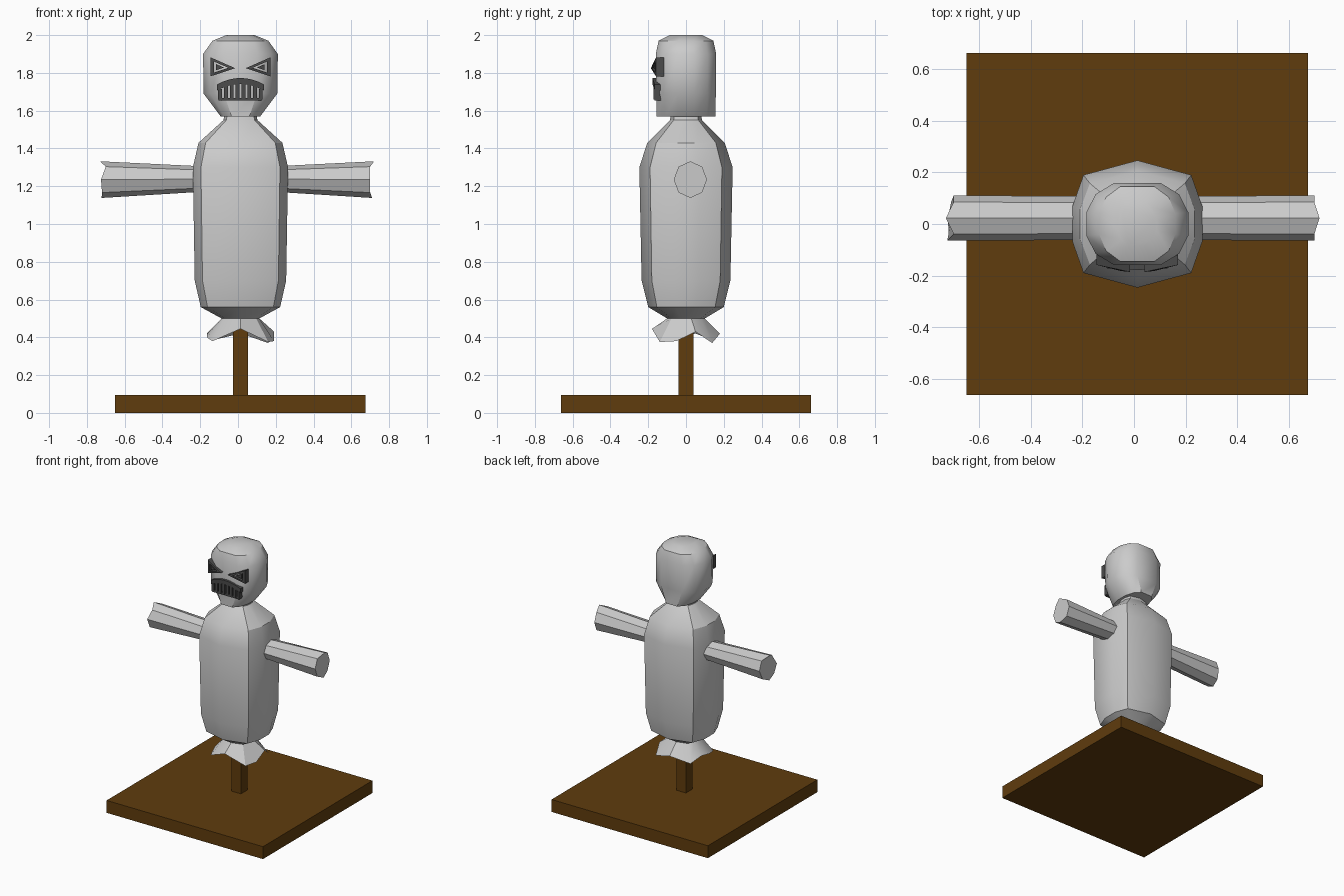
import bpy, bmesh, math
from mathutils import Vector

if "Cube" in bpy.data.objects:
    bpy.data.objects.remove(bpy.data.objects["Cube"])

CX = 0.013


def material(name, rgb):
    m = bpy.data.materials.new(name)
    m.diffuse_color = (*rgb, 1)
    m.use_nodes = True
    m.node_tree.nodes["Principled BSDF"].inputs["Base Color"].default_value = m.diffuse_color
    return m


wood = material("wood", (0.115, 0.045, 0.004))
dark = material("dark_grey", (0.07, 0.07, 0.07))


def finish(name, bm, mat=None, smooth=None):
    bmesh.ops.recalc_face_normals(bm, faces=bm.faces)
    me = bpy.data.meshes.new(name)
    bm.to_mesh(me)
    bm.free()
    ob = bpy.data.objects.new(name, me)
    bpy.context.collection.objects.link(ob)
    if mat:
        me.materials.append(mat)
    if smooth:
        bpy.ops.object.select_all(action='DESELECT')
        ob.select_set(True)
        bpy.context.view_layer.objects.active = ob
        bpy.ops.object.shade_smooth_by_angle(angle=math.radians(smooth))
    return ob


def loft(name, rings, mat=None, smooth=None, closed=False, cap_start=True, cap_end=True):
    """Bridge equal-sized rings of points, capping the ends if asked."""
    bm = bmesh.new()
    vs = [[bm.verts.new(p) for p in r] for r in rings]
    n = len(vs[0])
    pairs = list(zip(vs, vs[1:])) + ([(vs[-1], vs[0])] if closed else [])
    for a, b in pairs:
        for i in range(n):
            j = (i + 1) % n
            bm.faces.new((a[i], a[j], b[j], b[i]))
    if cap_start and not closed:
        bm.faces.new(vs[0])
    if cap_end and not closed:
        bm.faces.new(vs[-1])
    return finish(name, bm, mat, smooth)


def box(name, x0, x1, y0, y1, z0, z1, mat):
    return loft(name, [[(x0, y0, z), (x1, y0, z), (x1, y1, z), (x0, y1, z)] for z in (z0, z1)], mat)


# Wooden stand
box("base_board", -0.65, 0.676, -0.663, 0.663, 0, 0.095, wood)
box("post", -0.027, 0.053, -0.04, 0.04, 0.09, 0.56, wood)

# Sack body: ten-sided rings from the ragged hem up to the neck
unit = [(0, -1), (0.83, -0.77), (1, -0.28), (1, 0.28), (0.83, 0.77),
        (0, 1), (-0.83, 0.77), (-1, 0.28), (-1, -0.28), (-0.83, -0.77)]
hem = [0.445, 0.375, 0.38, 0.43, 0.37, 0.42, 0.385, 0.42, 0.40, 0.38]
rings = [[(CX + 0.178 * x, 0.18 * y, z) for (x, y), z in zip(unit, hem)]]
for z, hx, hy in [(0.50, 0.10, 0.10), (0.56, 0.21, 0.20), (0.70, 0.242, 0.235),
                  (1.30, 0.252, 0.247), (1.43, 0.222, 0.205), (1.55, 0.09, 0.085), (1.60, 0.08, 0.075)]:
    rings.append([(CX + hx * x, hy * y, z) for x, y in unit])
loft("sack_body", rings, smooth=30, cap_start=False)

# Arms: eight-sided tubes widening to uneven ends
ends = {"right_arm": (1, [0.70, 0.70, 0.72, 0.70, 0.70, 0.70, 0.71, 0.70]),
        "left_arm": (-1, [0.70, 0.70, 0.73, 0.70, 0.725, 0.72, 0.722, 0.71])}
for name, (s, xs) in ends.items():
    octo = [(math.cos(i * math.pi / 4), math.sin(i * math.pi / 4)) for i in range(8)]
    loft(name, [[(s * 0.2, 0.023 + 0.085 * c, 1.238 + 0.068 * d) for c, d in octo],
                [(s * x, 0.023 + 0.088 * c, 1.235 + 0.097 * d) for x, (c, d) in zip(xs, octo)]],
         smooth=30)

# Head: narrow jaw in x, but full depth all the way down
quad = [(0.45, -1), (0.82, -0.72), (1, -0.28)]
sect = quad + [(x, -y) for x, y in reversed(quad)]
sect += [(-x, -y) for x, y in sect]
rings = []
for z, hx, hy in [(1.57, 0.105, 0.155), (1.69, 0.195, 0.158), (1.90, 0.198, 0.16),
                  (1.97, 0.148, 0.145), (2.0, 0.075, 0.085)]:
    rings.append([(CX + hx * x, hy * y, z) for x, y in sect])
loft("head", rings, smooth=35)


# Eyes: slanted triangular frames with a small pupil, turned along the face
def eye_y(dx):
    return -0.172 + 0.25 * max(0, dx - 0.05)


def scaled(tri, k):
    c = Vector((sum(p[0] for p in tri) / 3, sum(p[1] for p in tri) / 3))
    return [c + (Vector(p) - c) * k for p in tri]


tri = [(0.158, 1.882), (0.158, 1.782), (0.028, 1.825)]
for side, s in (("right", 1), ("left", -1)):
    def loop(k, dy):
        return [(CX + s * x, eye_y(x) + dy, z) for x, z in scaled(tri, k)]
    loft(side + "_eye_frame", [loop(1, 0.03), loop(1, -0.014), loop(0.58, -0.014), loop(0.58, 0.03)],
         dark, closed=True)
    loft(side + "_pupil", [loop(0.32, 0.03), loop(0.32, -0.008)], dark)

# Mouth: arched upper lip, row of teeth and thin lower lip
lip = []
for i in range(9):
    t = -1 + i / 4
    zc = 1.757 - 0.035 * t * t
    y = -0.162 + 0.012 * t * t
    lip.append([(CX + 0.125 * t, y + a, zc + b)
                for a, b in ((-0.016, -0.016), (-0.016, 0.016), (0.03, 0.016), (0.03, -0.016))])
loft("upper_lip", lip, dark)
for i in range(8):
    t = -1 + 2 * i / 7
    x = CX + 0.108 * t
    box("tooth_%d" % (i + 1), x - 0.010, x + 0.010, -0.172, -0.13, 1.66, 1.745 - 0.03 * t * t, dark)
box("lower_lip", CX - 0.115, CX + 0.115, -0.168, -0.13, 1.653, 1.668, dark)
